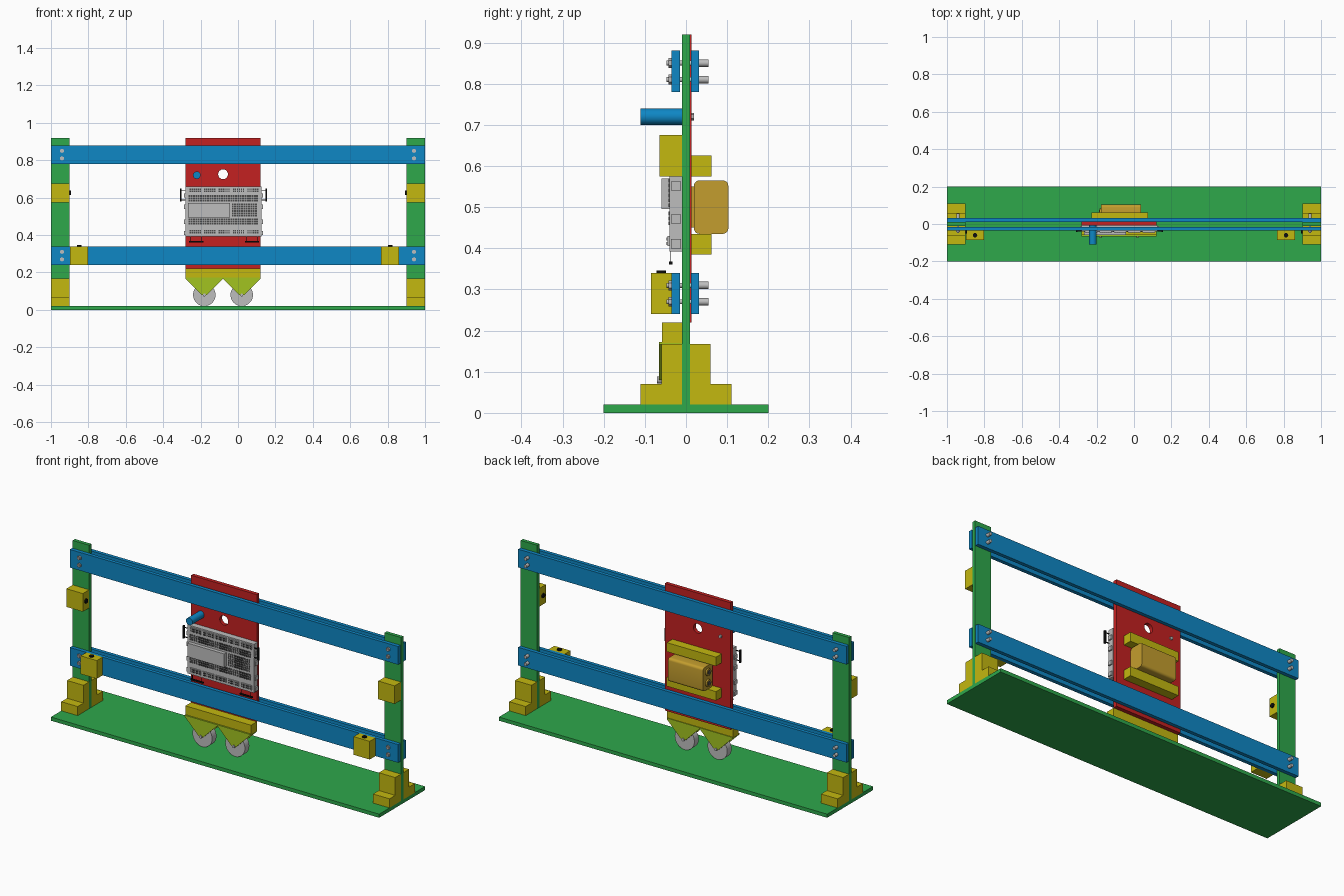
import bpy, bmesh, math
from mathutils import Matrix, Vector

cube = bpy.data.objects.get("Cube")
if cube:
    bpy.data.objects.remove(cube, do_unlink=True)


def material(name, rgb):
    lin = [(c / 255 / 12.92) if c < 11 else ((c / 255 + 0.055) / 1.055) ** 2.4 for c in rgb]
    m = bpy.data.materials.new(name)
    m.use_nodes = True
    m.diffuse_color = (*lin, 1)
    m.node_tree.nodes["Principled BSDF"].inputs["Base Color"].default_value = (*lin, 1)
    return m


GREEN = material("green", (46, 168, 75))
BLUE = material("blue", (14, 135, 197))
RED = material("red", (196, 33, 33))
YELLOW = material("yellow", (196, 184, 16))
LIME = material("lime", (162, 196, 32))
GOLD = material("gold", (196, 158, 46))
GREY = material("light grey", (190, 190, 190))
DARK = material("dark grey", (75, 75, 75))
BLACK = material("black", (14, 14, 14))


def finish(name, bm, mat, smooth=False):
    mesh = bpy.data.meshes.new(name)
    bmesh.ops.recalc_face_normals(bm, faces=bm.faces)
    bm.to_mesh(mesh)
    bm.free()
    mesh.materials.append(mat)
    ob = bpy.data.objects.new(name, mesh)
    bpy.context.collection.objects.link(ob)
    if smooth:
        select(ob)
        bpy.ops.object.shade_smooth_by_angle(angle=math.radians(35))
    return ob


def select(ob):
    bpy.ops.object.select_all(action="DESELECT")
    ob.select_set(True)
    bpy.context.view_layer.objects.active = ob


def boxes(name, mat, *spans):
    """One mesh of boxes, each given as (x range, y range, z range)."""
    bm = bmesh.new()
    for span in spans:
        mid = Vector([(a + b) / 2 for a, b in span])
        size = [abs(b - a) for a, b in span]
        bmesh.ops.create_cube(bm, size=1, matrix=Matrix.Translation(mid) @ Matrix.Diagonal((*size, 1)))
    return finish(name, bm, mat)


def rod(name, mat, axis, span, at, r, sides=32):
    """Cylinder along an axis; at gives the other two coordinates in order."""
    pos = list(at)
    pos.insert("XYZ".index(axis), sum(span) / 2)
    turn = {"X": Matrix.Rotation(math.pi / 2, 4, "Y"), "Y": Matrix.Rotation(math.pi / 2, 4, "X"),
            "Z": Matrix.Identity(4)}[axis]
    bm = bmesh.new()
    bmesh.ops.create_cone(bm, cap_ends=True, segments=sides, radius1=r, radius2=r,
                          depth=abs(span[1] - span[0]), matrix=Matrix.Translation(pos) @ turn)
    return finish(name, bm, mat, sides > 8)


def prism(name, mat, profile, axis, span):
    """Extrude a 2D profile along X (points y, z) or Y (points x, z)."""
    bm = bmesh.new()
    i = "XY".index(axis)
    verts = []
    for p in profile:
        co = list(p)
        co.insert(i, span[0])
        verts.append(bm.verts.new(co))
    face = bm.faces.new(verts)
    out = bmesh.ops.extrude_face_region(bm, geom=[face])
    move = Vector((0, 0, 0))
    move[i] = span[1] - span[0]
    bmesh.ops.translate(bm, vec=move, verts=[g for g in out["geom"] if isinstance(g, bmesh.types.BMVert)])
    return finish(name, bm, mat)


# Base and rails
boxes("base", GREEN, ((-1, 1), (-.2, .2), (0, .02)))
for level, z in (("lower", .24), ("upper", .78)):
    boxes(level + "_front_rail", BLUE, ((-1, 1), (-.035, -.015), (z, z + .1)))
    boxes(level + "_back_rail", BLUE, ((-1, 1), (.012, .032), (z, z + .1)))

# End posts with feet, end sensors and bolts
for side, s in (("right", -1), ("left", 1)):
    end = (s * .9, s)
    boxes(side + "_post", GREEN, (end, (-.01, .01), (.02, .92)))
    for face, f in (("front", -1), ("back", 1)):
        foot = [(.01, .02), (.11, .02), (.11, .07), (.06, .07), (.06, .168), (.01, .168)]
        prism(f"{side}_{face}_foot", YELLOW, [(f * y, z) for y, z in foot], "X", end)
    boxes(side + "_end_sensor", YELLOW, (end, (-.065, -.01), (.575, .675)))
    rod(side + "_end_sensor_button", BLACK, "X", (s * .9, s * .893), (-.04, .625), .012, 20)
    for z in (.27, .31, .81, .85):
        rod(side + "_bolt_shaft", GREY, "Y", (-.047, .04), (s * .941, z), .006, 16)
        rod(side + "_bolt_nut", GREY, "Y", (-.042, -.035), (s * .941, z), .012, 6)
        rod(side + "_bolt_head", GREY, "Y", (.032, .055), (s * .941, z), .009, 16)

# Stop switches on the lower rail
for side, x in (("right", -.85), ("left", .813)):
    boxes(side + "_stop_switch", YELLOW, ((x - .049, x + .049), (-.085, -.035), (.24, .34)))
    rod(side + "_stop_button", BLACK, "Z", (.34, .346), (x, -.06), .012, 20)

# Sliding carriage plate with a round hole
plate = boxes("carriage_plate", RED, ((-.28, .12), (-.008, .013), (.22, .92)))
cutter = rod("hole_cutter", RED, "Y", (-.1, .1), (-.08, .725), .026)
cutter.hide_render = True
cut = plate.modifiers.new("hole", "BOOLEAN")
cut.object, cut.operation, cut.solver = cutter, "DIFFERENCE", "EXACT"
select(plate)
bpy.ops.object.modifier_apply(modifier="hole")
bpy.data.objects.remove(cutter, do_unlink=True)

# Handle and its fixing screw
rod("handle", BLUE, "Y", (-.11, -.008), (-.22, .72), .02)
rod("handle_screw", GREY, "Y", (.013, .02), (-.22, .72), .009, 6)

# Caster mount, forks and wheels
boxes("caster_mount", YELLOW, ((-.28, .12), (-.058, -.008), (.17, .22)))
for side, x in (("right", -.18), ("left", .02)):
    fork = [(x - .1, .172), (x - .1, .166), (x - .014, .08), (x + .014, .08), (x + .1, .166), (x + .1, .172)]
    prism(side + "_front_fork", LIME, fork, "Y", (-.066, -.058))
    prism(side + "_back_fork", LIME, fork, "Y", (-.012, -.004))
    boxes(side + "_fork_top", LIME, ((x - .1, x + .1), (-.066, -.004), (.166, .171)))
    rod(side + "_wheel", GREY, "Y", (-.054, -.016), (x, .08), .06, 40)
    rod(side + "_axle", GREY, "Y", (-.071, .001), (x, .08), .008, 16)

# Controller case on the front of the carriage
FRONT = -.04
boxes("controller_case", GREY, ((-.28, .125), (FRONT, -.008), (.392, .66)))
boxes("controller_panel", GREY, ((-.267, -.043), (-.06, FRONT), (.495, .57)))
boxes("controller_edges", GREY, *[((x, x + .012), (-.036, -.012), (z, z + .022))
                                  for x in (-.288, .121) for z in (.4, .46, .54, .6)])

# Vent grilles and terminal rows as thin plates
vents = []
for z0, rows, x0, x1 in ((.58, 3, -.265, .11), (.5, 6, -.033, .11), (.456, 3, -.265, .11)):
    for r in range(rows):
        z = z0 + r * .012
        count = round((x1 - x0) / .0125)
        vents += [((x0 + i * .0125, x0 + i * .0125 + .01), (FRONT - .002, FRONT), (z, z + .009))
                  for i in range(count)]
boxes("vent_slots", DARK, *vents)
blocks, holes = [], []
for z in (.405, .628):
    for g in range(5):
        x = -.262 + g * .077
        blocks.append(((x, x + .066), (FRONT - .005, FRONT), (z, z + .025)))
        holes += [((x + .004 + i * .0105, x + .011 + i * .0105), (FRONT - .007, FRONT - .005),
                   (z + .003 + k * .011, z + .01 + k * .011)) for i in range(6) for k in range(2)]
boxes("terminal_blocks", GREY, *blocks)
boxes("terminal_holes", DARK, *holes)

# Black grips around the controller
for side, x, edge in (("right", -.305, -.28), ("left", .15, .125)):
    boxes(side + "_grip", BLACK, ((x - .004, x + .004), (-.042, -.032), (.578, .648)),
          *[((x, edge), (-.039, -.035), (z, z + .004)) for z in (.585, .637)])
for side, x in (("right", -.223), ("left", .075)):
    boxes(side + "_lower_grip", BLACK, ((x - .038, x + .038), (-.041, -.033), (.36, .368)),
          *[((x + d, x + d + .003), (-.038, -.036), (.366, .394)) for d in (-.03, .027)])

# Motor with clamps on the back
for level, z in (("lower", .385), ("upper", .575)):
    boxes(level + "_motor_clamp", YELLOW, ((-.226, .074), (.012, .062), (z, z + .05)))
motor = boxes("motor", GOLD, ((-.176, .037), (.019, .103), (.435, .565)))
bm = bmesh.new()
bm.from_mesh(motor.data)
long_edges = [e for e in bm.edges if abs(e.verts[0].co.x - e.verts[1].co.x) > .1]
bmesh.ops.bevel(bm, geom=long_edges, offset=.014, segments=5, profile=.5, affect="EDGES")
bm.to_mesh(motor.data)
bm.free()
select(motor)
bpy.ops.object.shade_smooth_by_angle(angle=math.radians(35))
boxes("motor_seat", GOLD, ((-.16, .02), (.012, .022), (.45, .55)))
for z in (.47, .53):
    rod("motor_port_collar", GOLD, "X", (-.184, -.176), (.062, z), .02, 24)
    rod("motor_port", DARK, "X", (-.186, -.184), (.062, z), .012, 24)
